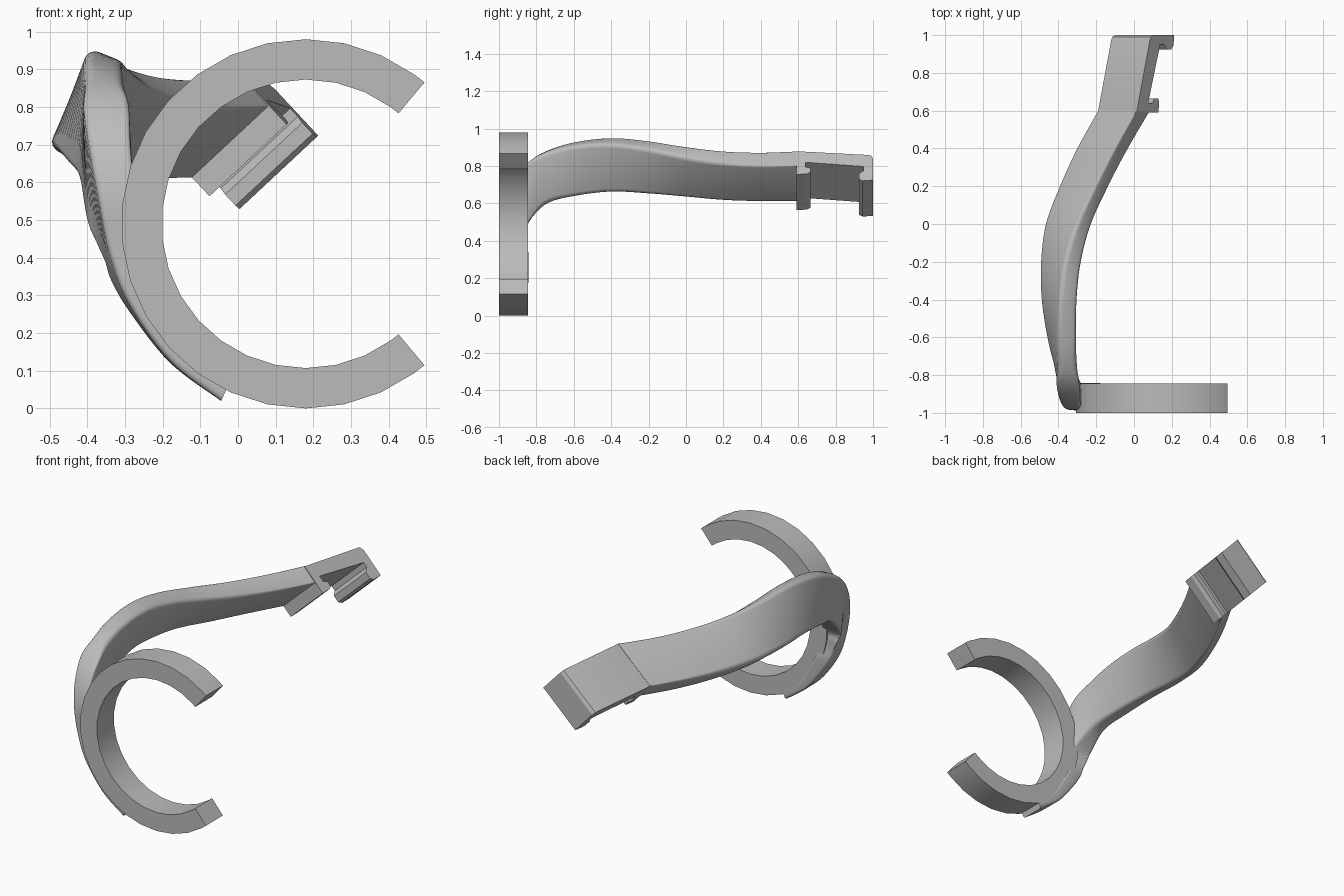
import bpy, bmesh, math
from mathutils import Vector

cube = bpy.data.objects.get("Cube")
if cube:
    bpy.data.objects.remove(cube, do_unlink=True)

gray = bpy.data.materials.new("plain gray")
gray.use_nodes = True
gray.diffuse_color = (0.5, 0.5, 0.5, 1)
gray.node_tree.nodes["Principled BSDF"].inputs["Base Color"].default_value = (0.5, 0.5, 0.5, 1)


def skin(name, sections, smooth_angle):
    """Join a list of matching closed sections into a capped solid."""
    bm = bmesh.new()
    loops = [[bm.verts.new(p) for p in s] for s in sections]
    n = len(loops[0])
    for a, b in zip(loops, loops[1:]):
        for i in range(n):
            j = (i + 1) % n
            bm.faces.new((a[i], a[j], b[j], b[i]))
    bm.faces.new(loops[0][::-1])
    bm.faces.new(loops[-1])
    bmesh.ops.recalc_face_normals(bm, faces=bm.faces)
    mesh = bpy.data.meshes.new(name)
    bm.to_mesh(mesh)
    bm.free()
    mesh.materials.append(gray)
    obj = bpy.data.objects.new(name, mesh)
    bpy.context.collection.objects.link(obj)
    bpy.ops.object.select_all(action="DESELECT")
    obj.select_set(True)
    bpy.context.view_layer.objects.active = obj
    bpy.ops.object.shade_smooth_by_angle(angle=math.radians(smooth_angle))
    return obj


# Open ring: front and back rims around a gap on the left side
CENTRE = Vector((0.18, 0, 0.49))
FRONT, BACK = -1.0, -0.845


def ring_point(radius, degrees, y):
    a = math.radians(degrees)
    return CENTRE + Vector((radius * math.cos(a), y, radius * math.sin(a)))


angles = [50] + list(range(54, 307, 12)) + [310]
rim = [(0.49, FRONT), (0.49, BACK), (0.383, BACK), (0.383, FRONT)]
skin("open_ring", [[ring_point(r, a, y) for r, y in rim] for a in angles], 25)

# Arm stations: upper outer corner, lower outer corner, inward direction, thickness, rounding
stations = []
WIDTH = 0.28
for y, x, z, tilt, rounding in [
    (0.6, 0.014, 0.879, 43, 0.004),
    (0.4, -0.10, 0.875, 43, 0.012),
    (0.2, -0.205, 0.885, 46, 0.02),
    (0, -0.30, 0.91, 51, 0.025),
    (-0.2, -0.365, 0.94, 61, 0.025),
    (-0.4, -0.395, 0.955, 69, 0.025),
    (-0.6, -0.405, 0.93, 78, 0.025),
    (-0.75, -0.405, 0.88, 86, 0.03),
]:
    a = math.radians(tilt)
    up = Vector((math.cos(a), 0, math.sin(a)))
    upper = Vector((x, y, z))
    inward = Vector((math.sin(a), 0, -math.cos(a)))
    stations.append((upper, upper - up * WIDTH, inward, 0.105, rounding))

# The arm turns down and tapers along the outside of the ring
for ux, uy, uz, lx, lz, thick in [
    (-0.41, -0.85, 0.81, -0.40, 0.49, 0.12),
    (-0.395, -0.93, 0.70, -0.375, 0.43, 0.11),
    (-0.372, -0.975, 0.57, -0.352, 0.38, 0.10),
    (-0.342, -0.985, 0.42, -0.335, 0.33, 0.09),
    (-0.29, -0.99, 0.28, -0.285, 0.25, 0.08),
    (-0.18, -0.99, 0.125, -0.18, 0.12, 0.06),
    (-0.045, -0.99, 0.02, -0.045, 0.02, 0.045),
]:
    upper = Vector((ux, uy, uz))
    inward = CENTRE - upper
    inward.y = 0
    inward.z = min(max(inward.z, -0.03), inward.z) if uz > 0.5 else inward.z
    lower_y = max(BACK, uy + 0.02) if uy < -0.9 else -0.82
    lower = Vector((lx, lower_y if lower_y > uy + 0.1 else BACK, lz))
    stations.append((upper, lower, inward.normalized(), thick, 0.015))


def spline(p, q, r, s, t):
    return (q * 2 + (r - p) * t + (p * 2 - q * 5 + r * 4 - s) * t * t
            + (q * 3 - p - r * 3 + s) * t ** 3) * 0.5


def rounded_section(upper, lower, inward, thick, rounding):
    """Rounded rectangle spanning the two outer corners."""
    long = (upper - lower).normalized()
    inward = (inward - long * inward.dot(long)).normalized()
    middle = (upper + lower) / 2 + inward * thick / 2
    half_l = (upper - lower).length / 2 - rounding
    half_t = thick / 2 - rounding
    points = []
    for k, (sl, st) in enumerate([(1, 1), (-1, 1), (-1, -1), (1, -1)]):
        for step in range(5):
            a = math.pi / 2 * (k + step / 4)
            points.append(middle + long * (sl * half_l + rounding * math.cos(a))
                          + inward * (st * half_t + rounding * math.sin(a)))
    return points


sections = []
last = len(stations) - 1
STEPS = 6
for i in range(last):
    four = [stations[min(max(i + k, 0), last)] for k in (-1, 0, 1, 2)]
    for step in range(STEPS + (i == last - 1)):
        sections.append(rounded_section(*[spline(*values, step / STEPS) for values in zip(*four)]))
skin("curved_arm", sections, 40)

# Clip end: hooked profile (distance back, depth inward) extruded across the strap width
profile = [
    (0.59, 0), (0.975, 0.063), (0.99, 0.07), (1, 0.09), (1, 0.249), (0.945, 0.249),
    (0.925, 0.235), (0.925, 0.195), (0.95, 0.175), (0.95, 0.145), (0.64, 0.085),
    (0.64, 0.12), (0.665, 0.13), (0.665, 0.16), (0.645, 0.17), (0.59, 0.17),
]
tilt = math.radians(43)
across = Vector((math.cos(tilt), 0, math.sin(tilt)))
inward = Vector((math.sin(tilt), 0, -math.cos(tilt)))
corner = Vector((0.014, 0, 0.879))


def clip_side(offset):
    return [corner + Vector((0, y, 0)) + inward * depth
            + across * (offset + 0.1 * (y - 0.6)) for y, depth in profile]


skin("hooked_clip", [clip_side(0), clip_side(-WIDTH)], 20)
